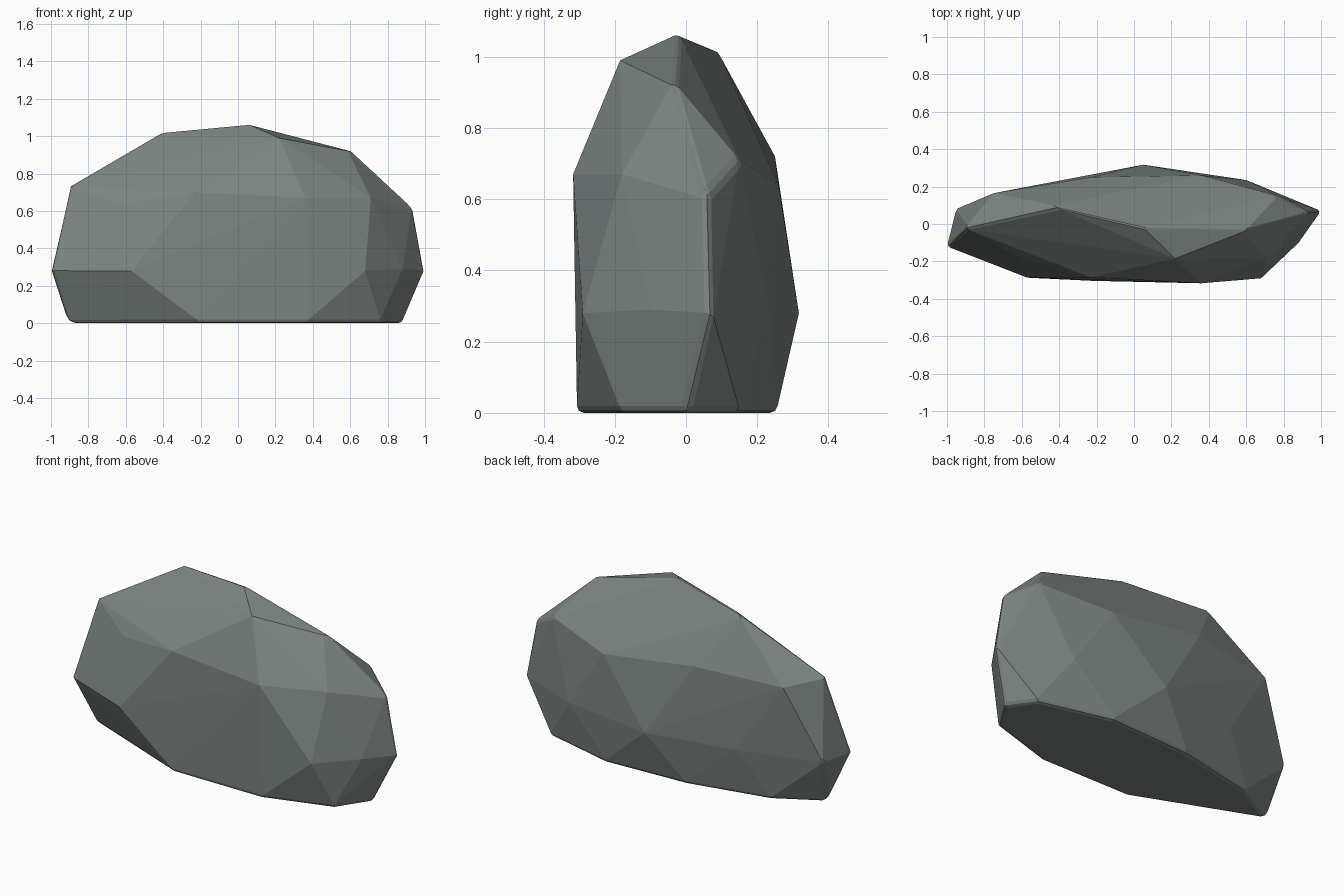
import bpy, bmesh
from math import radians

if "Cube" in bpy.data.objects:
    bpy.data.objects.remove(bpy.data.objects["Cube"])

# Faceted boulder: four loose rings of corner points, skinned with a convex hull
rings = {
    "base": [(-.91, -.02, 0), (-.2, -.305, 0), (.36, -.307, 0), (.76, -.185, 0), (.88, 0, 0),
             (.77, .15, 0), (.35, .255, 0), (-.17, .23, 0), (-.64, .13, 0)],
    "waist": [(-1, -.12, .28), (-.57, -.287, .28), (.05, -.312, .28), (.68, -.29, .28),
              (.88, -.1, .29), (1, .07, .28), (.6, .235, .28), (.05, .317, .28),
              (-.47, .215, .28), (-.95, .08, .28)],
    "shoulder": [(-.9, -.02, .74), (-.62, -.175, .64), (-.23, -.285, .7), (.36, -.317, .67),
                 (.71, -.18, .67), (.94, .06, .61), (.77, .15, .71), (.36, .26, .64),
                 (-.23, .25, .72), (-.75, .165, .7)],
    "crown": [(-.42, .09, 1.02), (.05, -.02, 1.065), (.22, -.185, .99), (.6, -.03, .925)],
}

bm = bmesh.new()
for ring in rings.values():
    for p in ring:
        bm.verts.new(p)
hull = bmesh.ops.convex_hull(bm, input=bm.verts)
bmesh.ops.delete(bm, geom=[v for v in bm.verts if not v.link_faces], context='VERTS')
# Merge the coplanar underside into one flat face
bmesh.ops.dissolve_limit(bm, angle_limit=radians(1), verts=bm.verts, edges=bm.edges)
bmesh.ops.recalc_face_normals(bm, faces=bm.faces)

mesh = bpy.data.meshes.new("boulder")
bm.to_mesh(mesh)
bm.free()
boulder = bpy.data.objects.new("boulder", mesh)
bpy.context.collection.objects.link(boulder)

# Worn edges on the sharpest creases only
bevel = boulder.modifiers.new("worn_edges", 'BEVEL')
bevel.width = .02
bevel.segments = 2
bevel.limit_method = 'ANGLE'
bevel.angle_limit = radians(40)

# Grey-green stone
stone = bpy.data.materials.new("stone")
stone.diffuse_color = (.2, .23, .22, 1)
stone.use_nodes = True
stone.node_tree.nodes["Principled BSDF"].inputs["Base Color"].default_value = stone.diffuse_color
mesh.materials.append(stone)
